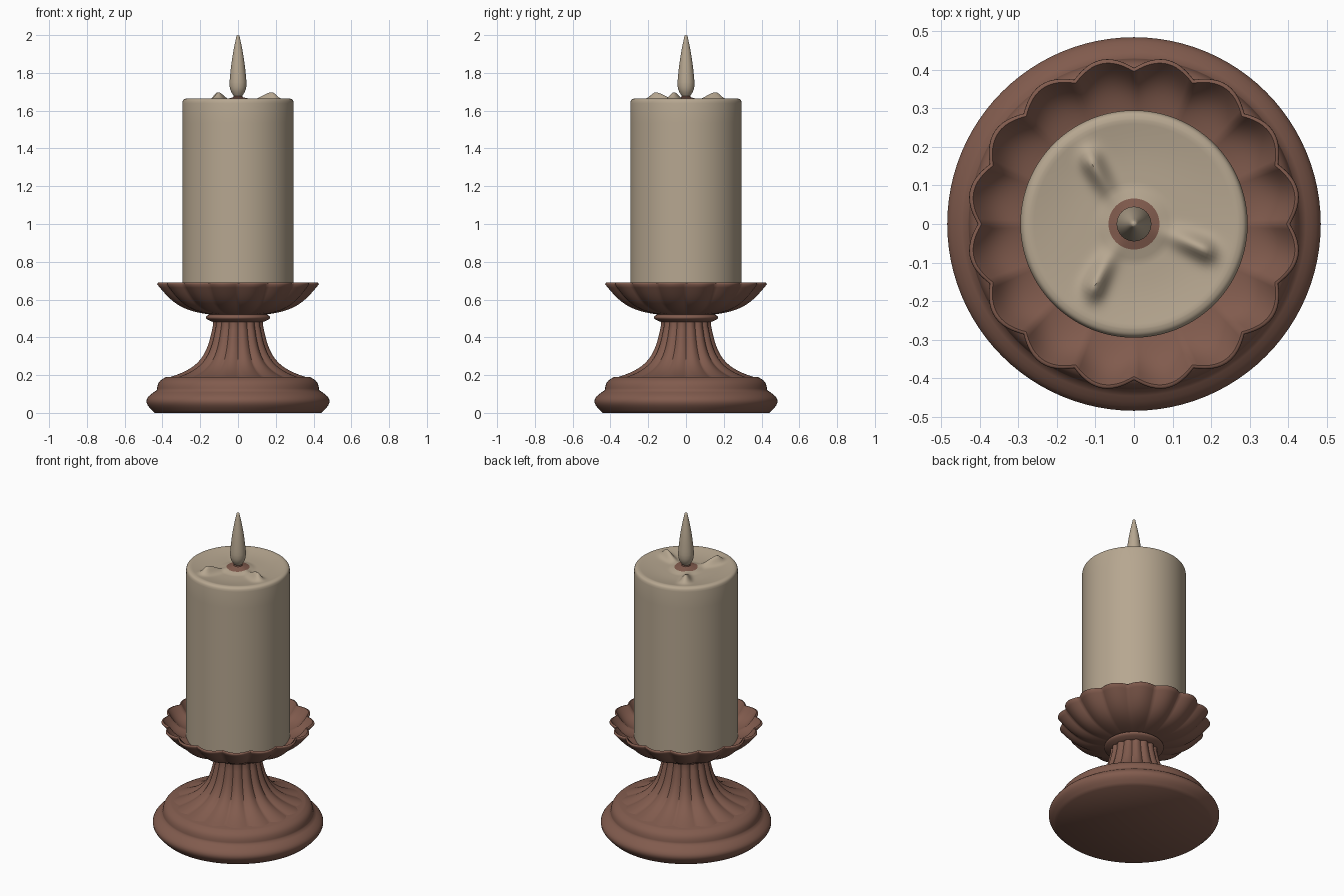
import bpy
import bmesh
import math
from mathutils import Vector

if "Cube" in bpy.data.objects:
    bpy.data.objects.remove(bpy.data.objects["Cube"], do_unlink=True)

LOBES = 16


def material(name, color):
    mat = bpy.data.materials.new(name)
    mat.use_nodes = True
    mat.diffuse_color = (*color, 1)
    shader = mat.node_tree.nodes["Principled BSDF"]
    shader.inputs["Base Color"].default_value = (*color, 1)
    return mat


brown = material("terracotta brown", (.22, .105, .075))
wax = material("cream wax", (.47, .385, .28))


def bow(start, end, bulge=0, steps=10):
    """Points from start to end (radius, height), bowed sideways by a half sine."""
    start, end = Vector(start), Vector(end)
    run = end - start
    side = Vector((run.y, -run.x)).normalized()
    points = []
    for i in range(steps + 1):
        t = i / steps
        points.append(start + run * t + side * bulge * math.sin(math.pi * t))
    return points


def lathe(name, profile, materials, segments=96, scallop=0, lift=None, paint=None):
    """Spin a profile round z, closing both ends on the axis."""
    first, last = profile[0], profile[-1]
    profile = [Vector((0, first.y)), *profile, Vector((0, last.y))]
    bm = bmesh.new()
    rings = []
    for radius, height in profile:
        ring = []
        for i in range(segments):
            angle = math.tau * i / segments
            # Broad rounded lobes with narrow creases between them
            lobe = 2 * abs(math.sin(angle * LOBES / 2)) - 1
            r = radius * (1 + scallop * lobe)
            z = height + (lift(radius, angle) if lift else 0)
            ring.append(bm.verts.new((r * math.cos(angle), r * math.sin(angle), z)))
        rings.append(ring)
    for lower, upper in zip(rings, rings[1:]):
        for i in range(segments):
            bm.faces.new((lower[i - 1], lower[i], upper[i], upper[i - 1]))
    bmesh.ops.remove_doubles(bm, verts=bm.verts, dist=.0001)
    bmesh.ops.recalc_face_normals(bm, faces=bm.faces)
    for face in bm.faces:
        face.smooth = True
        if paint:
            face.material_index = paint(face.calc_center_median())
    mesh = bpy.data.meshes.new(name)
    bm.to_mesh(mesh)
    bm.free()
    mesh.set_sharp_from_angle(angle=math.radians(50))
    for mat in materials:
        mesh.materials.append(mat)
    bpy.context.collection.objects.link(bpy.data.objects.new(name, mesh))


# Round foot: a fat lower roll and a smaller upper step
lower_roll = bow((.44, 0), (.43, .12), .05)
upper_step = bow((.43, .12), (.38, .19), .015)
lathe("foot", lower_roll + upper_step, [brown])

# Flared fluted stem
flare = bow((.38, .18), (.13, .46), -.07, steps=20)
neck = bow((.13, .46), (.13, .5), steps=2)
lathe("stem", flare + neck, [brown], segments=192, scallop=.04)

# Rounded collar under the dish
lathe("collar", bow((.13, .48), (.13, .53), .04), [brown])

# Scalloped dish: bowl outside, thin rim, hollow inside
outside = bow((.14, .52), (.42, .68), .04, steps=16)
rim = bow((.42, .68), (.41, .69), .004, steps=4)
inside = bow((.41, .69), (.28, .6), -.02, steps=12)
lathe("dish", outside + rim + inside, [brown], segments=192, scallop=.035)


# Three wax ridges run outward across the hollow candle top
def ridges(radius, angle):
    height = 0
    for degrees, bend in ((-20, .5), (124, .5), (238, -.8)):
        turn = angle - math.radians(degrees) - bend * (.2 - radius)
        along, across = radius * math.cos(turn), radius * math.sin(turn)
        reach = .035 if along > .19 else .08
        falloff = (across / .026) ** 2 + ((along - .19) / reach) ** 2
        height += .045 * math.exp(-falloff)
    return height


def candle_top(radius, angle):
    return ridges(radius, angle) if radius < .27 else 0


def wick_spot(center):
    return int(center.z > 1 and center.xy.length < .07)


# Candle: straight wall, rounded shoulder, shallow pool, raised centre
wall = bow((.295, .6), (.295, 1.64))
shoulder = bow((.295, 1.64), (.27, 1.665), .008)
pool = bow((.27, 1.665), (.1, 1.65), -.005, steps=16)
centre = bow((.1, 1.65), (.01, 1.675), steps=8)
lathe("candle", wall + shoulder + pool + centre, [wax, brown],
      segments=144, lift=candle_top, paint=wick_spot)

# Short wick and teardrop flame
lathe("wick", bow((.03, 1.65), (.02, 1.69)), [brown], segments=32)
belly = bow((.02, 1.675), (.045, 1.75), .008)
tip = bow((.045, 1.75), (.008, 1.995), .005)
point = bow((.008, 1.995), (.001, 2), .001, steps=4)
lathe("flame", belly + tip + point, [wax], segments=48)
